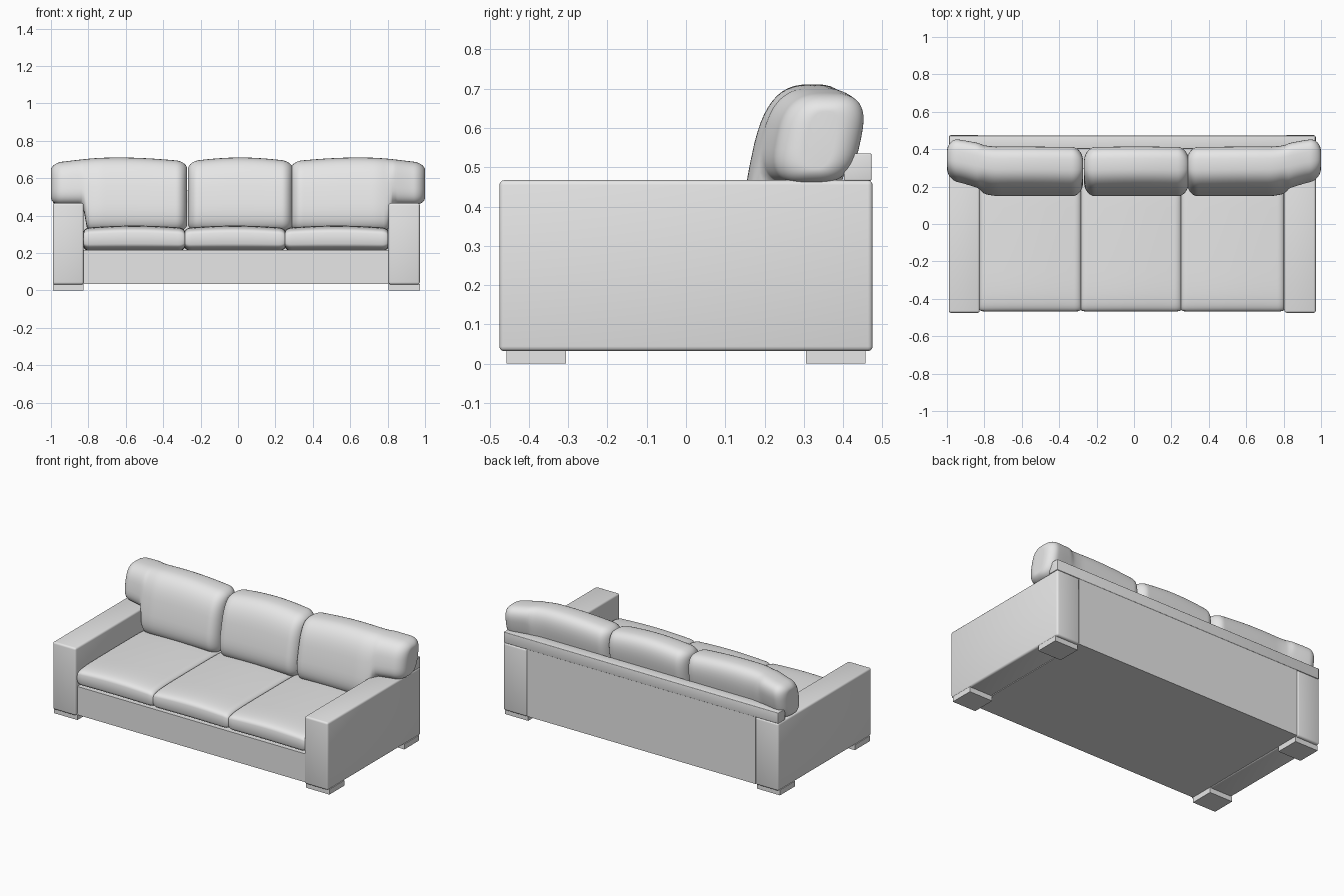
import bpy, bmesh, math
from mathutils import Vector

cube = bpy.data.objects.get("Cube")
if cube:
    bpy.data.objects.remove(cube, do_unlink=True)

fabric = bpy.data.materials.new("light grey fabric")
fabric.use_nodes = True
fabric.diffuse_color = (0.8, 0.8, 0.8, 1)
fabric.node_tree.nodes["Principled BSDF"].inputs["Base Color"].default_value = (0.8, 0.8, 0.8, 1)


def finish(name, bm, angle):
    bmesh.ops.recalc_face_normals(bm, faces=bm.faces)
    mesh = bpy.data.meshes.new(name)
    bm.to_mesh(mesh)
    bm.free()
    mesh.materials.append(fabric)
    obj = bpy.data.objects.new(name, mesh)
    bpy.context.collection.objects.link(obj)
    bpy.ops.object.select_all(action='DESELECT')
    obj.select_set(True)
    bpy.context.view_layer.objects.active = obj
    bpy.ops.object.shade_smooth_by_angle(angle=math.radians(angle))
    return obj


def box(name, x, y, z, bevel=0.0):
    """Box between (min, max) pairs, with optional rounded edges."""
    bm = bmesh.new()
    bmesh.ops.create_cube(bm, size=1)
    for v in bm.verts:
        v.co = Vector([(a + b) / 2 + c * (b - a) for (a, b), c in zip((x, y, z), v.co)])
    if bevel:
        bmesh.ops.bevel(bm, geom=bm.edges[:], offset=bevel, segments=3,
                        profile=0.5, affect='EDGES')
    return finish(name, bm, 35)


def cushion(name, x0, x1, shape, power, lean=0.0, radius=0.06, pinch=0.65, drop=0.04):
    """Loft soft oval sections along x; shape(x, u) gives y centre, half depth, bottom, top."""
    bm = bmesh.new()
    rings, count, steps = [], 48, 64
    for i in range(steps + 1):
        # stations gather towards the rounded ends
        u = 0.5 - 0.5 * math.cos(math.pi * i / steps)
        x = x0 + (x1 - x0) * u
        t = min(1, min(x - x0, x1 - x) / radius)
        f = math.sqrt(max(0, 1 - (1 - t) ** 2))
        yc, depth, zb, zt = shape(x, u)
        depth *= 1 - pinch * (1 - f)
        half, zc = (zt - zb) / 2 - drop * (1 - f), (zt + zb) / 2
        ring = []
        for k in range(count):
            a = math.tau * k / count
            c, s = math.cos(a), math.sin(a)
            y = math.copysign(abs(c) ** (2 / power), c) * depth
            z = zc + math.copysign(abs(s) ** (2 / power), s) * half
            ring.append(bm.verts.new((x, yc + y + lean * (z - 0.52), z)))
        rings.append(ring)
    for a, b in zip(rings, rings[1:]):
        for k in range(count):
            n = (k + 1) % count
            bm.faces.new((a[k], a[n], b[n], b[k]))
    bm.faces.new(rings[0])
    bm.faces.new(rings[-1])
    return finish(name, bm, 70)


def smooth(a, b, x):
    t = max(0, min(1, (x - a) / (b - a)))
    return t * t * (3 - 2 * t)


# Frame: arms, base and back
ARMS = {"right": (-0.99, -0.825), "left": (0.805, 0.972)}
for side, xs in ARMS.items():
    box(side + "_arm", xs, (-0.475, 0.475), (0.032, 0.467), 0.012)
    for end, ys in (("front", (-0.457, -0.305)), ("back", (0.305, 0.457))):
        box(f"{side}_{end}_foot", xs, ys, (0, 0.034))
box("base", (-0.826, 0.806), (-0.458, 0.42), (0.034, 0.217))
box("back_panel", (-0.826, 0.806), (0.402, 0.47), (0.034, 0.47))
box("back_rail", (-0.988, 0.97), (0.402, 0.472), (0.466, 0.535), 0.003)

# Seat cushions
SEATS = (("right", -0.825, -0.284), ("middle", -0.284, 0.252), ("left", 0.252, 0.803))
for label, a, b in SEATS:
    cushion(label + "_seat_cushion", a, b,
            lambda x, u: (-0.083, 0.385, 0.212, 0.335 + 0.012 * math.sin(math.pi * u)),
            power=5, radius=0.035, pinch=0.025, drop=0.02)


# Back cushions: the outer two wrap over the arms
def back_shape(x, u):
    wrap = smooth(0.72, 1.0, abs(x))
    over_arm = smooth(0.8, 0.835, abs(x))
    top = 0.69 + 0.021 * math.sin(math.pi * u) - 0.008 * wrap
    return 0.283 + 0.05 * wrap, 0.118 - 0.012 * wrap, 0.315 + 0.142 * over_arm, top


BACKS = (("right", -1.0, -0.272), ("middle", -0.267, 0.293), ("left", 0.283, 1.0))
for label, a, b in BACKS:
    cushion(label + "_back_cushion", a, b, back_shape, power=2.9, lean=0.2)
